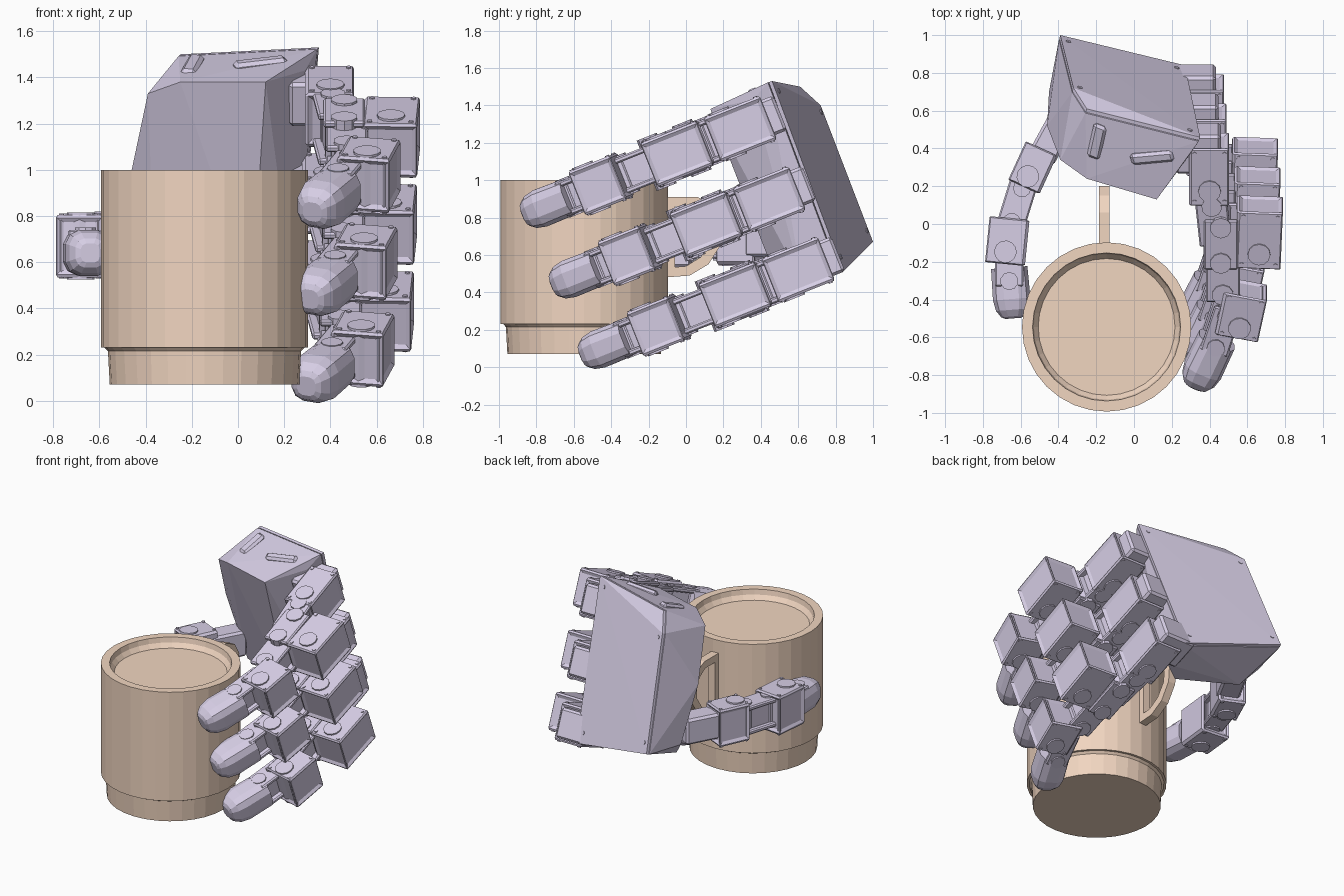
import bpy, bmesh, math
from mathutils import Vector, Matrix

if "Cube" in bpy.data.objects:
    bpy.data.objects.remove(bpy.data.objects["Cube"])


def material(name, col):
    m = bpy.data.materials.new(name)
    m.diffuse_color = (*col, 1)
    m.use_nodes = True
    m.node_tree.nodes["Principled BSDF"].inputs["Base Color"].default_value = m.diffuse_color
    return m


LILAC = material("lilac", (0.68, 0.62, 0.79))
TAN = material("tan", (0.88, 0.67, 0.53))


def finish(bm, name, mat):
    bmesh.ops.recalc_face_normals(bm, faces=bm.faces)
    me = bpy.data.meshes.new(name)
    bm.to_mesh(me)
    bm.free()
    ob = bpy.data.objects.new(name, me)
    me.materials.append(mat)
    bpy.context.collection.objects.link(ob)
    return ob


def hull(bm, pts):
    vs = [bm.verts.new(p) for p in pts]
    r = bmesh.ops.convex_hull(bm, input=vs)
    bmesh.ops.delete(bm, geom=[g for g in set(r["geom_interior"]) | set(r["geom_unused"])
                               if isinstance(g, bmesh.types.BMVert)], context='VERTS')


def frame(origin, w, u):
    # local x = outward, y = along the finger, z = across it
    w, u = Vector(w).normalized(), Vector(u).normalized()
    m = Matrix((w, u, w.cross(u))).transposed().to_4x4()
    return Matrix.Translation(origin) @ m


def local(fr, c, ang):
    return fr @ Matrix.Translation(c) @ Matrix.Rotation(ang, 4, 'Z')


def box(bm, fr, c, size, ang=0.0, bevel=0.015, pocket=False):
    m = local(fr, c, ang)
    vs = bmesh.ops.create_cube(bm, size=1, matrix=m @ Matrix.Diagonal((*size, 1)))["verts"]
    edges = list({e for v in vs for e in v.link_edges})
    faces = list({f for v in vs for f in v.link_faces})
    if pocket:
        out = m.to_3x3() @ Vector((1, 0, 0))
        along = m.to_3x3() @ Vector((0, 1, 0))
        bm.normal_update()
        hit = [f for f in faces if f.normal.dot(out) > .9 or abs(f.normal.dot(along)) > .9]
        bmesh.ops.inset_individual(bm, faces=hit, thickness=.045, depth=-.02)
    bmesh.ops.bevel(bm, geom=edges, offset=bevel, segments=1, affect='EDGES')


def disc(bm, fr, c, r, depth, ang=0.0, n=12):
    bmesh.ops.create_cone(bm, cap_ends=True, segments=n, radius1=r, radius2=r,
                          depth=depth, matrix=local(fr, c, ang))


def servo(bm, fr, c, size, ang=0.0):
    # motor block with recessed faces, a horn through the sides and four screws
    box(bm, fr, c, size, ang, pocket=True)
    m = local(fr, c, ang)
    disc(bm, m, (0, size[1] * .22, 0), .06, size[2] + .02)
    for a in (-1, 1):
        for b in (-1, 1):
            disc(bm, m, (a * size[0] * .36, b * size[1] * .4, 0), .012, size[2] + .012, n=6)


def bracket(bm, fr, c, size, ang=0.0):
    # two side plates joined by a web, with a cross pin at either end
    w, s, v = size
    m = local(fr, c, ang)
    for side in (-1, 1):
        box(bm, m, (0, 0, side * (v / 2 - .015)), (w, s, .03), bevel=.008)
    box(bm, m, (0, 0, 0), (w * .55, s * .6, v - .02), bevel=.008)
    for end in (-1, 1):
        disc(bm, m, (0, end * s * .36, 0), w * .32, v + .02, n=10)


def fingertip(bm, fr, c, ang, r, length):
    m = local(fr, c, ang)
    pts = []
    for t, k in ((-.5, .97), (.12, 1), (.33, .88), (.46, .64), (.5, .42)):
        for i in range(12):
            a = math.tau * (i + .5) / 12
            ca, sa = math.cos(a), math.sin(a)
            x = math.copysign(abs(ca) ** .7, ca) * r * k
            z = math.copysign(abs(sa) ** .7, sa) * r * k
            pts.append(m @ Vector((x, t * length, z)))
    hull(bm, pts)


# Mug body: stepped base, straight wall, shallow recessed top
MUG = Vector((-.145, -.545, 0))
profile = [(0, .07), (.41, .07), (.418, .215), (.432, .23), (.448, .23), (.448, 1.0),
           (.392, 1.0), (.385, .965), (.362, .935), (0, .935)]
N = 32
bm = bmesh.new()
rings = []
for r, z in profile:
    k = N if r else 1
    rings.append([bm.verts.new(MUG + Vector((r * math.cos(math.tau * i / N),
                                            r * math.sin(math.tau * i / N), z))) for i in range(k)])
for a, b in zip(rings, rings[1:]):
    for i in range(N):
        j = (i + 1) % N
        loop = [a[i % len(a)], a[j % len(a)], b[j % len(b)], b[i % len(b)]]
        bm.faces.new(list(dict.fromkeys(loop)))
finish(bm, "mug_body", TAN)

# Mug handle: closed flat D-shaped loop with a bar along the wall
outer = [(-.11, .91), (.06, .91), (.15, .87), (.20, .79), (.19, .66), (.12, .55), (.02, .49), (-.11, .48)]
inner = [(-.06, .86), (.05, .86), (.11, .82), (.145, .77), (.14, .68), (.08, .59), (.0, .54), (-.06, .535)]
bm = bmesh.new()
rings = [[bm.verts.new((x, *p)) for x, p in ((-.185, o), (-.13, o), (-.13, i), (-.185, i))]
         for o, i in zip(outer, inner)]
for a, b in zip(rings, rings[1:] + rings[:1]):
    for i in range(4):
        j = (i + 1) % 4
        bm.faces.new((a[i], a[j], b[j], b[i]))
finish(bm, "mug_handle", TAN)

# Palm housing
back = [Vector(p) for p in ((.35, .46, 1.53), (-.25, .61, 1.50), (-.32, .72, 1.40),
                            (-.39, 1.0, .67), (.27, .84, .51))]
front = [(.12, .13, 1.38), (-.25, .24, 1.38), (-.39, .34, 1.33), (-.46, .52, 1.0),
         (-.45, .70, .64), (-.36, .62, .53), (.06, .48, .48), (.29, .36, 1.43), (.24, .62, .46)]
n = (back[3] - back[4]).cross(back[0] - back[4]).normalized()
if n.y < 0:
    n = -n
bm = bmesh.new()
hull(bm, [p - n * .025 for p in back] + front)
finish(bm, "palm", LILAC)

# Back plate with screws
mid = sum(back, Vector()) / 5
bm = bmesh.new()
hull(bm, [p - n * d for p in back for d in (0, .02)])
for p in back:
    q = p.lerp(mid, .13)
    bmesh.ops.create_cone(bm, cap_ends=True, segments=8, radius1=.014, radius2=.014, depth=.012,
                          matrix=Matrix.Translation(q) @ n.to_track_quat('Z', 'Y').to_matrix().to_4x4())
finish(bm, "palm_back_plate", LILAC)

# Small fittings on the palm's upper face
bm = bmesh.new()
top = frame((0, .40, 1.445), (1, -.2, 0), (0, -.93, -.37))
for c, size, a in (((-.2, 0, 0), (.07, .2, .05), .2), ((.1, .02, -.02), (.24, .06, .05), -.3)):
    box(bm, top, c, size, a)
finish(bm, "palm_fittings", LILAC)

# Three matching fingers stacked down the side of the palm
for i, name in enumerate(("upper_finger", "middle_finger", "lower_finger")):
    origin = Vector((.40, .29, 1.275)) + Vector((-.013, .155, -.377)) * i
    f = frame(origin, (1, 0, 0), (0, -.93, -.37))
    bm = bmesh.new()
    box(bm, f, (-.06, -.12, 0), (.24, .22, .20))
    servo(bm, f, (0, 0, 0), (.22, .34, .25))
    bracket(bm, f, (.02, .26, 0), (.17, .26, .24), -.1)
    servo(bm, f, (.265, .36, 0), (.25, .34, .25), .04)
    bracket(bm, f, (.06, .38, 0), (.18, .28, .27))
    bracket(bm, f, (.07, .56, 0), (.18, .32, .20))
    servo(bm, f, (.17, .80, 0), (.24, .26, .25), .2)
    bracket(bm, f, (.06, .89, 0), (.15, .26, .19), .3)
    fingertip(bm, f, (-.02, 1.105, 0), .42, .106, .29)
    finish(bm, name, LILAC)

# Thumb on the opposite side
t = frame((-.6, .1, .65), (-1, 0, 0), (0, -1, 0))
bm = bmesh.new()
box(bm, t, (-.17, -.36, .03), (.15, .26, .18), -.5)
servo(bm, t, (-.06, -.20, .03), (.19, .24, .26), -.43)
bracket(bm, t, (.02, 0, .03), (.15, .26, .20), -.3)
servo(bm, t, (.075, .19, .02), (.22, .26, .27), -.1)
bracket(bm, t, (.06, .33, 0), (.15, .2, .18), 0)
fingertip(bm, t, (.05, .465, -.01), .08, .102, .27)
finish(bm, "thumb", LILAC)
